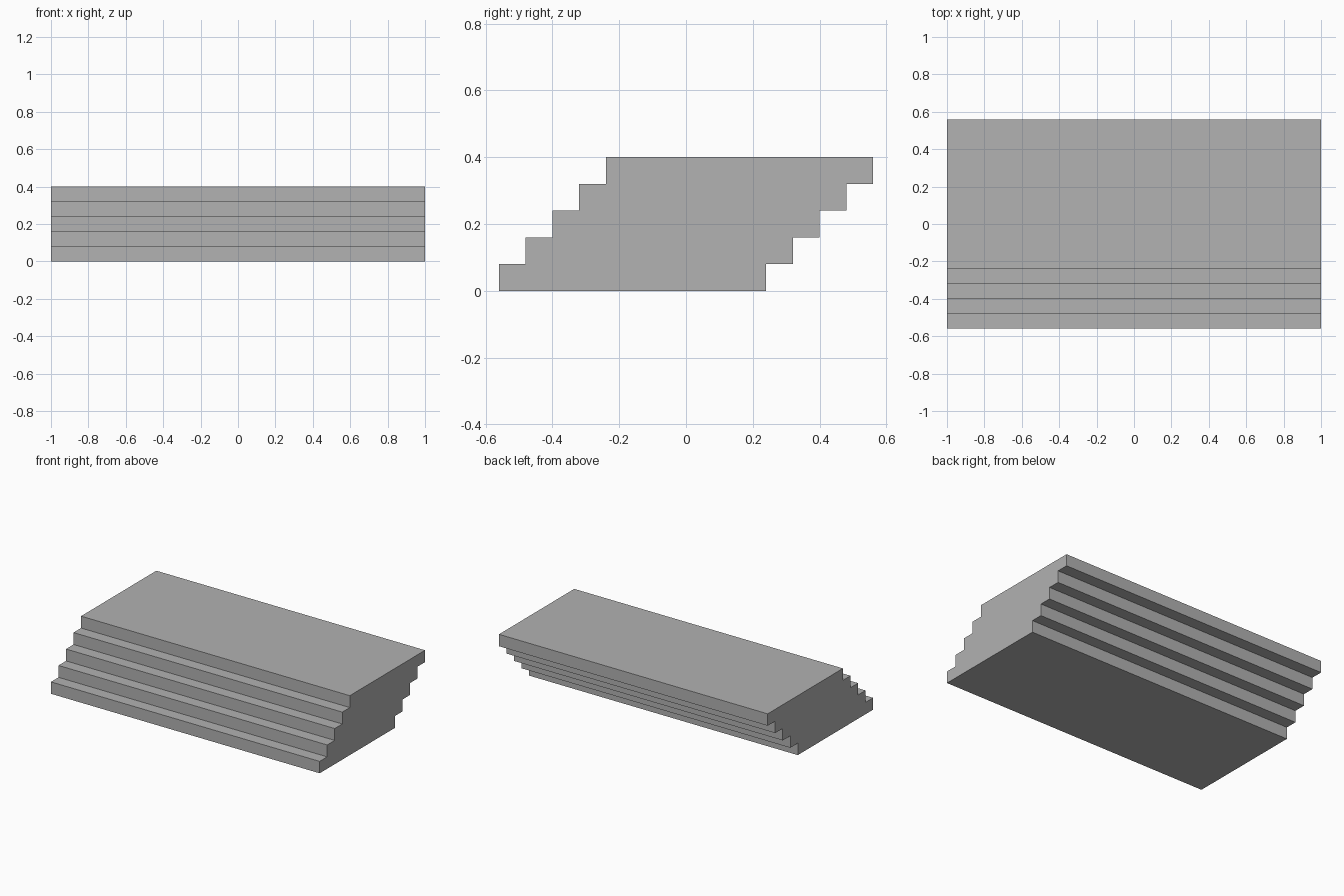
import bpy
import bmesh

# Remove the default cube
cube = bpy.data.objects.get("Cube")
if cube:
    bpy.data.objects.remove(cube, do_unlink=True)

STEPS = 5
RISE = 0.08     # height of each step
TREAD = 0.08    # setback of each step
DEPTH = 0.8     # depth of each layer
HALF_WIDTH = 1.0
FRONT = -(DEPTH + (STEPS - 1) * TREAD) / 2

# Plain grey material
grey = bpy.data.materials.new("plain grey")
grey.use_nodes = True
colour = (0.445, 0.445, 0.445, 1.0)
grey.diffuse_color = colour
grey.node_tree.nodes["Principled BSDF"].inputs["Base Color"].default_value = colour

# Stepped side profile: up the front stairs, then down the overhanging back
front, back = [], []
for i in range(STEPS):
    y = FRONT + i * TREAD
    for z in (i * RISE, (i + 1) * RISE):
        front.append((y, z))
        back.append((y + DEPTH, z))
profile = front + back[::-1]

# Extrude the profile across the width
bm = bmesh.new()
side = bm.faces.new([bm.verts.new((-HALF_WIDTH, y, z)) for y, z in profile])
result = bmesh.ops.extrude_face_region(bm, geom=[side], use_keep_orig=True)
moved = [v for v in result["geom"] if isinstance(v, bmesh.types.BMVert)]
bmesh.ops.translate(bm, verts=moved, vec=(2 * HALF_WIDTH, 0, 0))
bmesh.ops.recalc_face_normals(bm, faces=bm.faces)

mesh = bpy.data.meshes.new("stair_block")
bm.to_mesh(mesh)
bm.free()
mesh.materials.append(grey)
stairs = bpy.data.objects.new("stair_block", mesh)
bpy.context.collection.objects.link(stairs)
